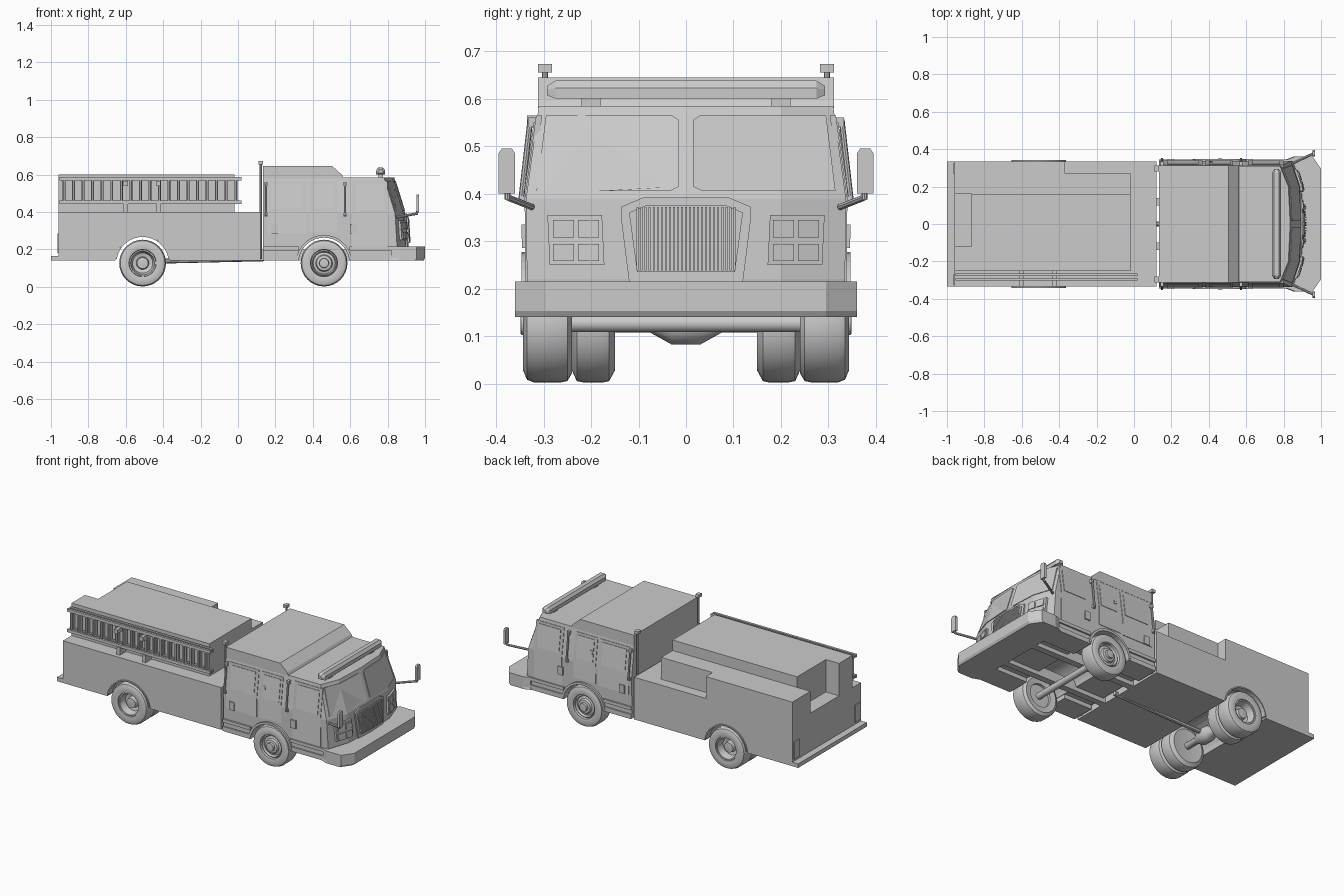
import bpy, bmesh, math
from mathutils import Vector


def loft(name, rings, smooth=False, closed=False):
    """Skin a list of equal-length point rings; cap the ends unless closed."""
    bm = bmesh.new()
    vs = [[bm.verts.new(p) for p in r] for r in rings]
    n = len(vs[0])
    pairs = list(zip(vs, vs[1:])) + ([(vs[-1], vs[0])] if closed else [])
    for a, b in pairs:
        for i in range(n):
            j = (i + 1) % n
            bm.faces.new((a[i], a[j], b[j], b[i]))
    if not closed:
        bm.faces.new(vs[0][::-1])
        bm.faces.new(vs[-1])
    bmesh.ops.recalc_face_normals(bm, faces=bm.faces)
    me = bpy.data.meshes.new(name)
    bm.to_mesh(me)
    bm.free()
    ob = bpy.data.objects.new(name, me)
    bpy.context.collection.objects.link(ob)
    if smooth:
        bpy.ops.object.select_all(action='DESELECT')
        ob.select_set(True)
        bpy.context.view_layer.objects.active = ob
        bpy.ops.object.shade_smooth_by_angle(angle=math.radians(35))
    return ob


def box(name, x0, x1, y0, y1, z0, z1):
    q = [(x0, y0), (x1, y0), (x1, y1), (x0, y1)]
    return loft(name, [[(x, y, z) for x, y in q] for z in (z0, z1)])


def extrude_y(name, pts, y0, y1):
    return loft(name, [[(x, y, z) for x, z in pts] for y in (y0, y1)])


def lathe(name, prof, cx, cz, seg=32, closed=False):
    """Revolve (y, radius) points about a line parallel to y."""
    ang = [2 * math.pi * i / seg for i in range(seg)]
    return loft(name, [[(cx + r * math.cos(a), y, cz + r * math.sin(a)) for a in ang]
                       for y, r in prof], True, closed)


def tube(name, a, b, r, seg=8):
    a, b = Vector(a), Vector(b)
    q = (b - a).to_track_quat('Z', 'Y')
    c = [q @ Vector((r * math.cos(t), r * math.sin(t), 0))
         for t in (2 * math.pi * i / seg for i in range(seg))]
    return loft(name, [[p + v for v in c] for p in (a, b)], True)


def arch(cx, cz, r, z0, n=16):
    """Arc over a wheel from the low-x side to the high-x side."""
    t = math.asin((z0 - cz) / r)
    return [(cx + r * math.cos(a), cz + r * math.sin(a))
            for a in (math.pi - t - (math.pi - 2 * t) * i / n for i in range(n + 1))]


FX, RX, WZ = 0.46, -0.51, 0.127      # axle positions and wheel centre height

# rear body with wheel arch
extrude_y("rear_body", [(-0.96, 0.14)] + arch(RX, WZ, 0.147, 0.14)
          + [(0.12, 0.14), (0.12, 0.40), (-0.96, 0.40)], -0.335, 0.335)
box("tailboard", -1.0, -0.96, -0.335, 0.335, 0.14, 0.165)
box("hose_bed", -0.87, -0.02, -0.25, 0.16, 0.40, 0.60)
box("hose_bed_side", -0.96, -0.87, -0.25, -0.12, 0.40, 0.60)
box("high_compartment", -0.96, -0.37, 0.16, 0.335, 0.40, 0.535)
box("middle_tier", -0.37, -0.02, 0.16, 0.27, 0.40, 0.535)
for s in (1, -1):
    a, b = sorted((s * 0.27, s * 0.325))
    box("tail_light", -0.966, -0.96, a, b, 0.18, 0.285)

# ladder rack
for y in (-0.272, -0.296):
    for z in (0.452, 0.578):
        box("ladder_rail", -0.955, 0.02, y - 0.007, y + 0.007, z - 0.009, z + 0.009)
    for i in range(19):
        x = -0.93 + i * 0.051
        tube("ladder_rung", (x, y, 0.455), (x, y, 0.575), 0.008, 6)
for x in (-0.60, -0.425):
    box("ladder_bracket", x - 0.011, x + 0.011, -0.335, -0.25, 0.54, 0.565)
    box("ladder_foot", x - 0.011, x + 0.011, -0.31, -0.25, 0.40, 0.447)

# cab shell: plan outlines at (height, half width, front x)
LEVELS = [(0.165, 0.335, 0.90), (0.22, 0.335, 0.905), (0.39, 0.337, 0.895), (0.585, 0.31, 0.835)]


def at(z):
    for (z0, w0, f0), (z1, w1, f1) in zip(LEVELS, LEVELS[1:]):
        if z <= z1:
            break
    t = (z - z0) / (z1 - z0)
    return w0 + t * (w1 - w0), f0 + t * (f1 - f0)


def front_x(y, z):
    w, f = at(z)
    y = abs(y)
    return f - 0.05 * y if y <= 0.2 else f - 0.01 - 0.045 * (y - 0.2) / (w - 0.2)


cab = loft("cab", [[(0.135, -w, z), (f - 0.055, -w, z), (f - 0.01, -0.2, z), (f, 0, z),
                    (f - 0.01, 0.2, z), (f - 0.055, w, z), (0.135, w, z)] for z, w, f in LEVELS])
cutter = lathe("wheel_well_cutter", [(-0.5, 0.138), (0.5, 0.138)], FX, WZ)
cutter.hide_render = True
cutter.hide_viewport = True
m = cab.modifiers.new("wheel_wells", 'BOOLEAN')
m.operation, m.object, m.solver = 'DIFFERENCE', cutter, 'EXACT'
extrude_y("raised_roof", [(0.135, 0.58), (0.565, 0.58), (0.555, 0.60), (0.505, 0.645), (0.135, 0.645)],
          -0.312, 0.312)

# light bar
bar = [(0.737, 0.60), (0.787, 0.60), (0.787, 0.622), (0.775, 0.638), (0.749, 0.638), (0.737, 0.622)]
loft("light_bar", [[(0.762 + (x - 0.762) * k, y, 0.615 + (z - 0.615) * k) for x, z in bar]
                   for y, k in ((-0.293, 0.5), (-0.275, 1), (0.275, 1), (0.293, 0.5))])
for y in (-0.2, 0.2):
    box("light_bar_foot", 0.75, 0.775, y - 0.02, y + 0.02, 0.58, 0.602)


def front_sheet(name, pts, d, back=0.008):
    return loft(name, [[(front_x(y, z) + k, y, z) for y, z in pts] for k in (-back, d)])


def rect(a0, a1, b0, b1):
    return [(a0, b0), (a1, b0), (a1, b1), (a0, b1)]


# grille
front_sheet("grille_frame", [(-0.12, 0.215), (0, 0.215), (0.12, 0.215), (0.137, 0.35), (0.137, 0.372),
                             (0.09, 0.392), (0, 0.392), (-0.09, 0.392), (-0.137, 0.372), (-0.137, 0.35)], 0.008)
front_sheet("grille_panel", [(-0.103, 0.235), (0, 0.235), (0.103, 0.235), (0.12, 0.36),
                             (0.085, 0.375), (0, 0.375), (-0.085, 0.375), (-0.12, 0.36)], 0.012)
for i in range(25):
    y = -0.102 + i * 0.0085
    front_sheet("grille_rib", rect(y - 0.002, y + 0.002, 0.238, 0.372), 0.019)

for s in (1, -1):
    # windshield half with frame
    front_sheet("windshield", [(s * y, z) for y, z in ((0.035, 0.405), (0.2, 0.405), (0.315, 0.405),
                (0.295, 0.565), (0.2, 0.565), (0.03, 0.565), (0.015, 0.555), (0.015, 0.415))], 0.004)
    # headlights
    front_sheet("headlight_bezel", [(s * y, z) for y, z in
                ((0.172, 0.25), (0.2, 0.25), (0.287, 0.25), (0.292, 0.355), (0.2, 0.355), (0.177, 0.355))], 0.012)
    for y in (0.183, 0.236):
        for z in (0.258, 0.308):
            front_sheet("headlight", [(s * a, b) for a, b in rect(y, y + 0.044, z, z + 0.036)], 0.018)

    def side_sheet(name, x0, x1, z0, z1, d):
        zs = [z0] + ([0.39] if z0 < 0.39 < z1 else []) + [z1]
        pts = [(x0, z) for z in zs] + [(x1, z) for z in zs[::-1]]
        return loft(name, [[(x, s * (at(z)[0] + k), z) for x, z in pts] for k in (-0.01, d)])

    # doors, windows, handles and vents on the cab side
    side_sheet("rear_door", 0.155, 0.365, 0.285, 0.565, 0.003)
    side_sheet("rear_window", 0.18, 0.345, 0.415, 0.55, 0.006)
    side_sheet("crew_panel", 0.38, 0.53, 0.29, 0.565, 0.003)
    side_sheet("crew_window", 0.40, 0.515, 0.415, 0.55, 0.006)
    side_sheet("front_door", 0.61, 0.80, 0.215, 0.565, 0.003)
    side_sheet("front_window", 0.63, 0.78, 0.41, 0.55, 0.006)
    side_sheet("side_vent", 0.18, 0.215, 0.285, 0.335, 0.010)
    side_sheet("side_marker", 0.60, 0.635, 0.285, 0.335, 0.010)
    side_sheet("door_handle", 0.405, 0.42, 0.465, 0.485, 0.010)
    for x in (0.15, 0.572):
        tube("grab_rail", (x, s * 0.348, 0.38), (x, s * 0.328, 0.555), 0.006)
        for z, y in ((0.385, 0.34), (0.55, 0.325)):
            box("grab_rail_foot", x - 0.008, x + 0.008, *sorted((s * (y - 0.025), s * (y + 0.008))), z - 0.01, z + 0.01)

    # running boards
    for x0, x1 in ((0.135, 0.325), (0.595, 0.84)):
        box("running_board", x0, x1, *sorted((s * 0.2, s * 0.343)), 0.14, 0.168)
        box("step_edge", x0, x1, *sorted((s * 0.32, s * 0.345)), 0.195, 0.215)
    # fender trims
    for cx, r0, r1, y1 in ((FX, 0.136, 0.15, 0.347), (RX, 0.14, 0.147, 0.342)):
        extrude_y("fender_trim", arch(cx, WZ, r1, 0.15) + arch(cx, WZ, r0, 0.15)[::-1],
                  s * 0.30, s * y1)

    # rear corner pole and beacon
    tube("beacon_pole", (0.122, s * 0.297, 0.15), (0.122, s * 0.297, 0.66), 0.006)
    box("beacon", 0.11, 0.134, s * 0.297 - 0.015, s * 0.297 + 0.015, 0.655, 0.673)

    # mirrors
    tube("mirror_arm", (0.85, s * 0.325, 0.372), (0.957, s * 0.376, 0.392), 0.007)
    tube("mirror_post", (0.957, s * 0.376, 0.388), (0.962, s * 0.376, 0.43), 0.006)
    mp = [(s * y, z) for y, z in ((0.36, 0.40), (0.395, 0.40), (0.395, 0.485), (0.388, 0.495),
                                  (0.367, 0.495), (0.36, 0.485))]
    loft("mirror", [[(x, y, z) for y, z in mp] for x in (0.955, 0.969)])

    # frame rails
    box("frame_rail", 0.12, 0.86, s * 0.12 - 0.02, s * 0.12 + 0.02, 0.14, 0.20)

    # wheels: outer tyre, rim dish and hub; inner twin at the rear
    tyre = [(0.245, 0.07), (0.24, 0.105), (0.25, 0.122), (0.265, 0.125), (0.32, 0.125),
            (0.335, 0.119), (0.343, 0.10), (0.338, 0.073), (0.30, 0.068)]
    for nm, cx in (("front", FX), ("rear", RX)):
        lathe(nm + "_tyre", [(s * y, r) for y, r in tyre], cx, WZ, closed=True)
        if nm == "front":
            rim = [(0.26, 0.07), (0.325, 0.07), (0.33, 0.064), (0.318, 0.058), (0.322, 0.045),
                   (0.334, 0.04), (0.336, 0.026), (0.348, 0.024), (0.349, 0.01)]
        else:
            rim = [(0.26, 0.07), (0.332, 0.071), (0.332, 0.064), (0.29, 0.054), (0.285, 0.034),
                   (0.315, 0.03), (0.317, 0.012)]
            lathe("inner_rear_tyre", [(s * y, r) for y, r in ((0.155, 0.06), (0.15, 0.10), (0.162, 0.122),
                  (0.175, 0.125), (0.215, 0.125), (0.23, 0.122), (0.24, 0.10), (0.238, 0.06))], cx, WZ)
        lathe(nm + "_rim", [(s * y, r) for y, r in rim], cx, WZ)

# axles with differential bulge at the rear
lathe("front_axle", [(-0.27, 0.019), (0.27, 0.019)], FX, WZ, 16)
lathe("rear_axle", [(-0.27, 0.02), (-0.075, 0.02), (-0.03, 0.045), (0.03, 0.045), (0.075, 0.02), (0.27, 0.02)],
      RX, WZ, 16)
tube("drive_shaft", (RX, 0, 0.135), (0.14, 0, 0.15), 0.013)

# front bumper with chamfered corners and a kick-up below
plan = [(0.82, -0.345), (0.86, -0.36), (0.955, -0.36), (1.0, -0.295), (1.0, 0.295),
        (0.955, 0.36), (0.86, 0.36), (0.82, 0.345)]
loft("front_bumper", [[(x - (0.008 if z < 0.15 else 0), y, z) for x, y in plan] for z in (0.14, 0.153, 0.215)])
